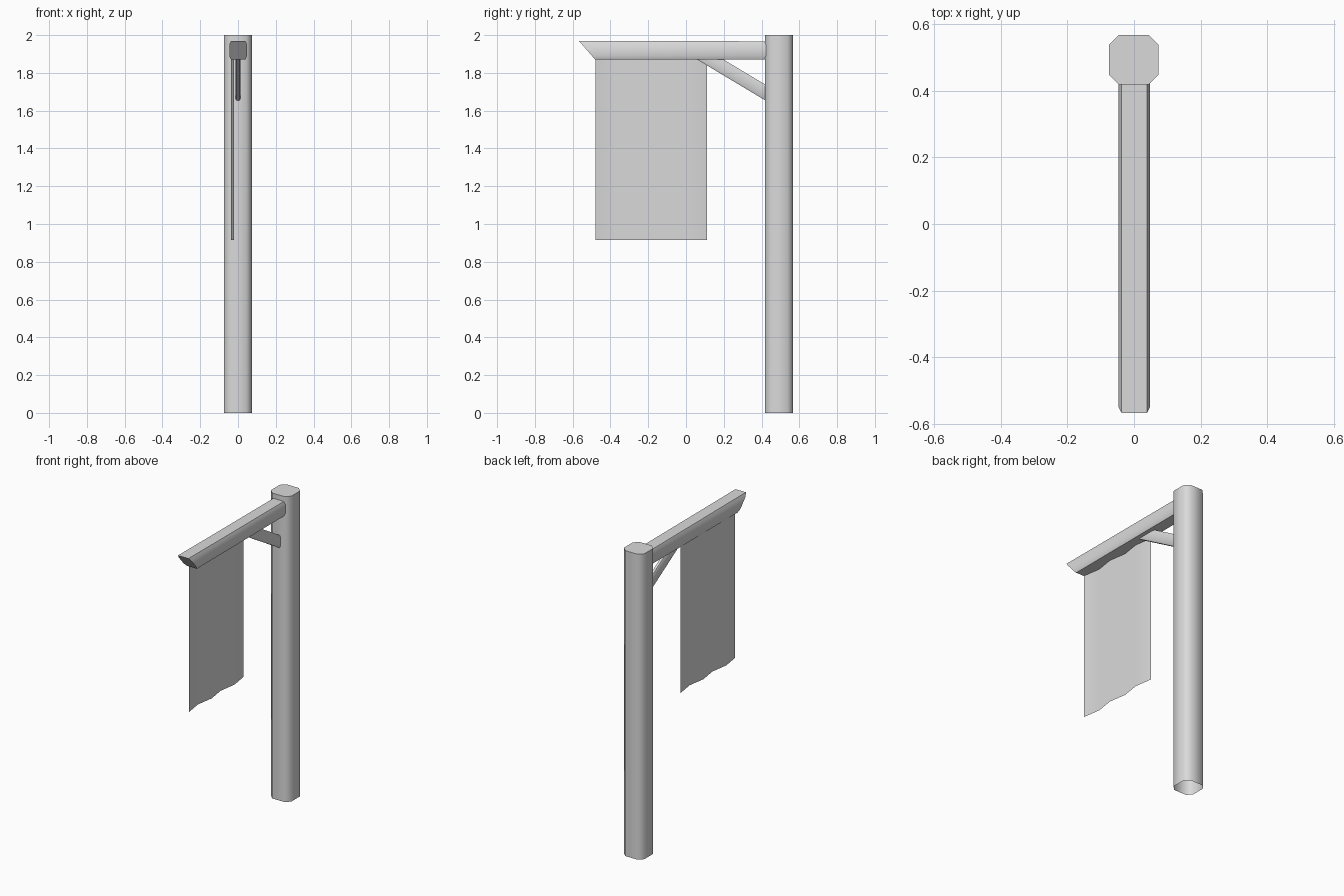
import bpy
import bmesh
from math import radians

cube = bpy.data.objects.get("Cube")
if cube:
    bpy.data.objects.remove(cube)

GREY = (0.7, 0.7, 0.7, 1)
mat = bpy.data.materials.new("plain grey")
mat.use_nodes = True
mat.diffuse_color = GREY
mat.node_tree.nodes["Principled BSDF"].inputs["Base Color"].default_value = GREY


def octagon(half_u, half_v, cut_u, cut_v):
    """Rectangle with chamfered corners, counter-clockwise."""
    u, v = half_u - cut_u, half_v - cut_v
    return [(half_u, -v), (half_u, v), (u, half_v), (-u, half_v),
            (-half_u, v), (-half_u, -v), (-u, -half_v), (u, -half_v)]


def loft(name, rings, closed=True, caps=()):
    """Skin a list of point rings; cap the rings whose index is listed."""
    bm = bmesh.new()
    rows = [[bm.verts.new(p) for p in ring] for ring in rings]
    count = len(rows[0])
    for a, b in zip(rows, rows[1:]):
        for i in range(count if closed else count - 1):
            j = (i + 1) % count
            bm.faces.new((a[i], a[j], b[j], b[i]))
    for index in caps:
        bm.faces.new(rows[index])
    if closed:
        bmesh.ops.recalc_face_normals(bm, faces=bm.faces)
    mesh = bpy.data.meshes.new(name)
    bm.to_mesh(mesh)
    bm.free()
    mesh.materials.append(mat)
    obj = bpy.data.objects.new(name, mesh)
    bpy.context.collection.objects.link(obj)
    bpy.ops.object.select_all(action="DESELECT")
    obj.select_set(True)
    bpy.context.view_layer.objects.active = obj
    bpy.ops.object.shade_smooth_by_angle(angle=radians(48))
    return obj


# Upright post, open underneath
post = octagon(0.074, 0.074, 0.029, 0.029)
loft("post", [[(x - 0.001, y + 0.493, z) for x, y in post] for z in (0, 2)], caps=(1,))

# Cross beam with a slanted front end
beam = octagon(0.047, 0.05, 0.009, 0.02)
front = [(x + 0.001, -0.524 - 0.87 * z, z + 1.92) for x, z in beam]
back = [(x + 0.001, 0.45, z * 0.96 + 1.919) for x, z in beam]
loft("cross_beam", [front, back], caps=(0, 1))

# Diagonal brace between post and beam
brace = octagon(0.013, 0.042, 0.005, 0.01)
loft("brace", [[(x, y, z + 1.948 - 0.6 * y) for x, z in brace] for y in (0.04, 0.43)],
     caps=(0, 1))

# Hanging cloth with shallow folds
folds = [(-0.029 + 0.009 * (-1) ** i, -0.48 + 0.118 * i) for i in range(6)]
loft("cloth_banner", [[(x, y, z) for x, y in folds] for z in (0.915, 1.88)], closed=False)
